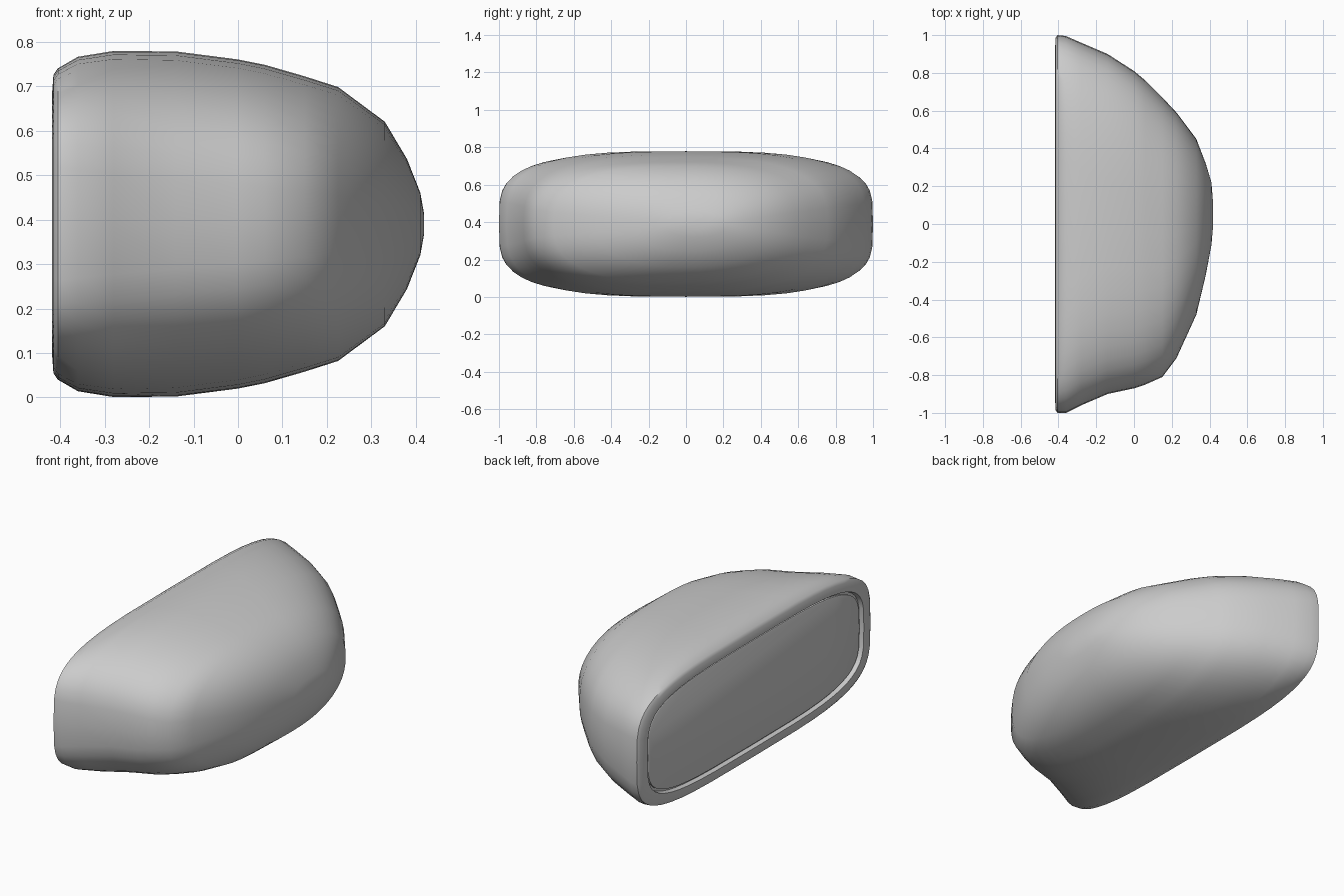
import bpy, bmesh, math

if "Cube" in bpy.data.objects:
    bpy.data.objects.remove(bpy.data.objects["Cube"])

SEGMENTS = 48
MID_Z = 0.39


def ring(bm, x, y_lo, y_hi, half_z, n):
    """One rounded-rectangle (superellipse) cross-section at constant x."""
    yc, ry = (y_lo + y_hi) / 2, (y_hi - y_lo) / 2
    verts = []
    for i in range(SEGMENTS):
        a = 2 * math.pi * i / SEGMENTS
        c, s = math.cos(a), math.sin(a)
        y = yc + ry * math.copysign(abs(c) ** (2 / n), c)
        z = MID_Z + half_z * math.copysign(abs(s) ** (2 / n), s)
        verts.append(bm.verts.new((x, y, z)))
    return verts


def loft(name, sections):
    bm = bmesh.new()
    rings = [ring(bm, *s) for s in sections]
    for a, b in zip(rings, rings[1:]):
        for i in range(SEGMENTS):
            j = (i + 1) % SEGMENTS
            bm.faces.new((a[i], a[j], b[j], b[i]))
    bm.faces.new(rings[0])
    bm.faces.new(rings[-1])
    bmesh.ops.recalc_face_normals(bm, faces=bm.faces)
    mesh = bpy.data.meshes.new(name)
    bm.to_mesh(mesh)
    bm.free()
    obj = bpy.data.objects.new(name, mesh)
    bpy.context.collection.objects.link(obj)
    bpy.ops.object.select_all(action='DESELECT')
    obj.select_set(True)
    bpy.context.view_layer.objects.active = obj
    bpy.ops.object.shade_smooth_by_angle(angle=math.radians(40))
    return obj


# Housing: recessed floor, rim lip, then the tapering asymmetric shell
loft("mirror_housing", [
    (-0.395, -0.92, 0.92, 0.290, 4.0),
    (-0.418, -0.925, 0.925, 0.295, 4.0),
    (-0.415, -0.985, 0.985, 0.335, 4.0),
    (-0.405, -1.00, 1.00, 0.350, 4.0),
    (-0.36, -1.00, 0.995, 0.376, 3.6),
    (-0.28, -0.96, 0.96, 0.389, 3.3),
    (-0.14, -0.90, 0.90, 0.388, 3.0),
    (0.00, -0.87, 0.81, 0.370, 2.9),
    (0.06, -0.85, 0.76, 0.358, 2.8),
    (0.15, -0.81, 0.67, 0.332, 2.7),
    (0.225, -0.71, 0.59, 0.308, 2.6),
    (0.33, -0.48, 0.45, 0.230, 2.4),
    (0.38, -0.27, 0.32, 0.146, 2.3),
    (0.41, -0.11, 0.22, 0.070, 2.2),
    (0.418, -0.02, 0.12, 0.025, 2.0),
])

# Mirror plate set just behind the rim, leaving a thin groove
loft("mirror_glass", [
    (-0.385, -0.905, 0.905, 0.280, 4.0),
    (-0.405, -0.905, 0.905, 0.280, 4.0),
    (-0.408, -0.90, 0.90, 0.275, 4.0),
])
